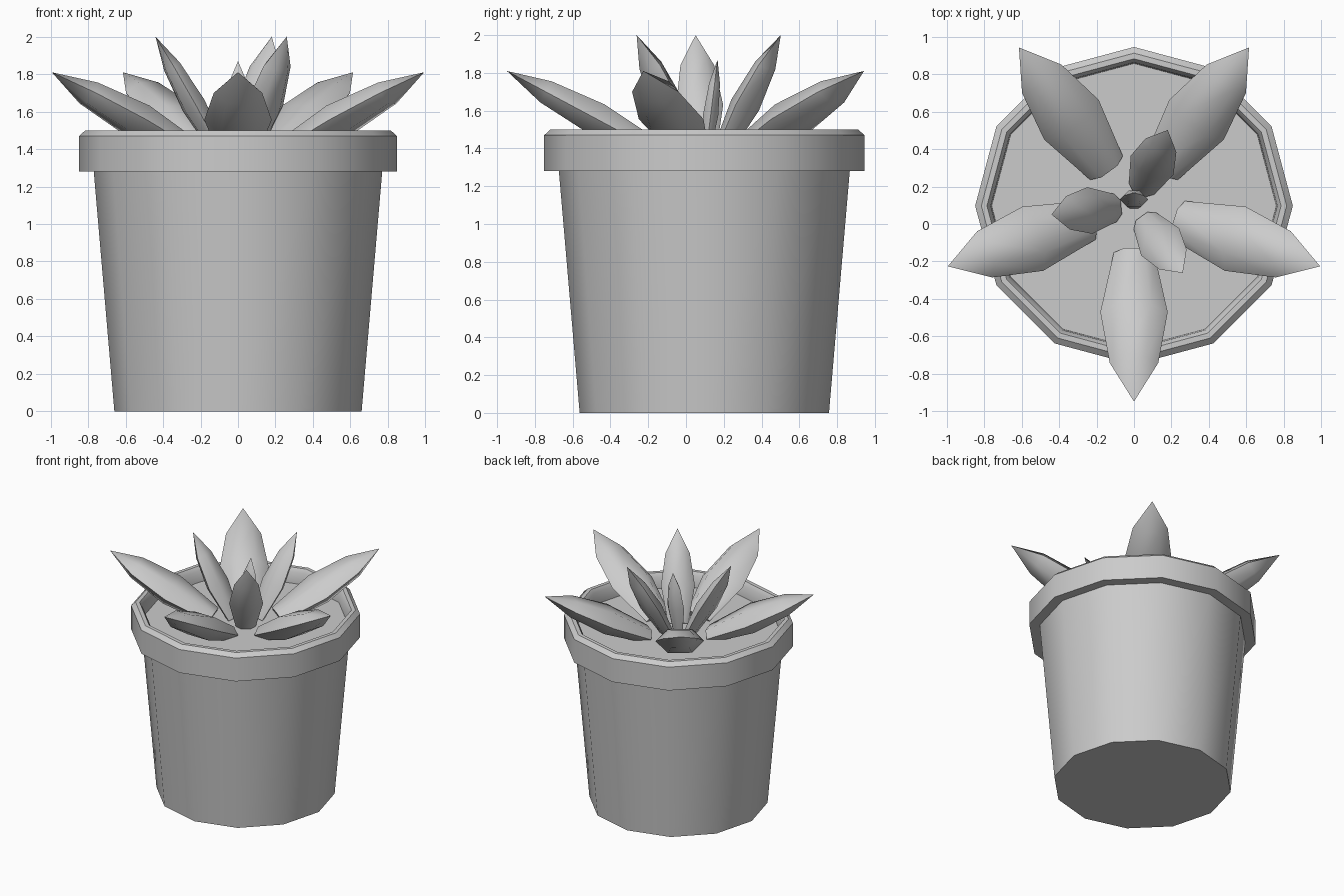
import bpy, bmesh, math
from mathutils import Vector

if "Cube" in bpy.data.objects:
    bpy.data.objects.remove(bpy.data.objects["Cube"])

CY = 0.097  # pot axis sits slightly behind the origin


def finish(bm, name, angle):
    bmesh.ops.remove_doubles(bm, verts=bm.verts, dist=1e-5)
    bmesh.ops.recalc_face_normals(bm, faces=bm.faces)
    me = bpy.data.meshes.new(name)
    bm.to_mesh(me)
    bm.free()
    ob = bpy.data.objects.new(name, me)
    bpy.context.collection.objects.link(ob)
    bpy.ops.object.select_all(action='DESELECT')
    bpy.context.view_layer.objects.active = ob
    ob.select_set(True)
    bpy.ops.object.shade_smooth_by_angle(angle=math.radians(angle))
    return ob


def skin(bm, rings):
    # bridge consecutive rings of equal vertex count, cap both ends
    loops = [[bm.verts.new(p) for p in r] for r in rings]
    n = len(loops[0])
    for a, b in zip(loops, loops[1:]):
        for i in range(n):
            j = (i + 1) % n
            bm.faces.new((a[i], a[j], b[j], b[i]))
    bm.faces.new(loops[0][::-1])
    return loops


def circle(r, z, n=12):
    return [(r * math.cos(math.tau * i / n), CY + r * math.sin(math.tau * i / n), z)
            for i in range(n)]


# pot: tapered body, overhanging bevelled rim, inner wall and flat soil
profile = [(0.66, 0), (0.77, 1.28), (0.848, 1.28), (0.848, 1.47), (0.815, 1.5),
           (0.785, 1.5), (0.765, 1.47), (0.76, 1.38)]
bm = bmesh.new()
bm.faces.new(skin(bm, [circle(r, z) for r, z in profile])[-1])
finish(bm, "pot", 40)


# leaf: flattened hexagonal spindle from a blunt base to a pointed tip
def leaf(name, deg, base, tip, width, thick):
    a = math.radians(deg)
    out = Vector((math.cos(a), math.sin(a), 0))
    side = Vector((-math.sin(a), math.cos(a), 0))
    origin = Vector((0, CY, 0))
    p0 = origin + out * base[0] + Vector((0, 0, base[1]))
    p1 = origin + out * tip[0] + Vector((0, 0, tip[1]))
    up = (p1 - p0).normalized().cross(side)
    rings = []
    for t, s in ((0, 0.6), (0.4, 1), (0.74, 0.72)):
        c = p0.lerp(p1, t)
        rings.append([c + side * width * s * math.cos(math.tau * i / 6)
                      + up * thick * s * math.sin(math.tau * i / 6) / 0.866
                      for i in range(6)])
    bm = bmesh.new()
    last = skin(bm, rings)[-1]
    apex = bm.verts.new(p1)
    for i in range(6):
        bm.faces.new((last[i], last[(i + 1) % 6], apex))
    finish(bm, name, 75)


for k in range(5):
    leaf(f"outer_leaf_{k + 1}", -90 + 72 * k, (0.25, 1.385), (1.045, 1.81), 0.18, 0.088)
for k in range(3):
    leaf(f"middle_leaf_{k + 1}", 66 + 120 * k, (0.1, 1.385), (0.443, 2.0), 0.125, 0.06)
leaf("centre_leaf", 90, (0.01, 1.385), (0.07, 1.87), 0.075, 0.04)
